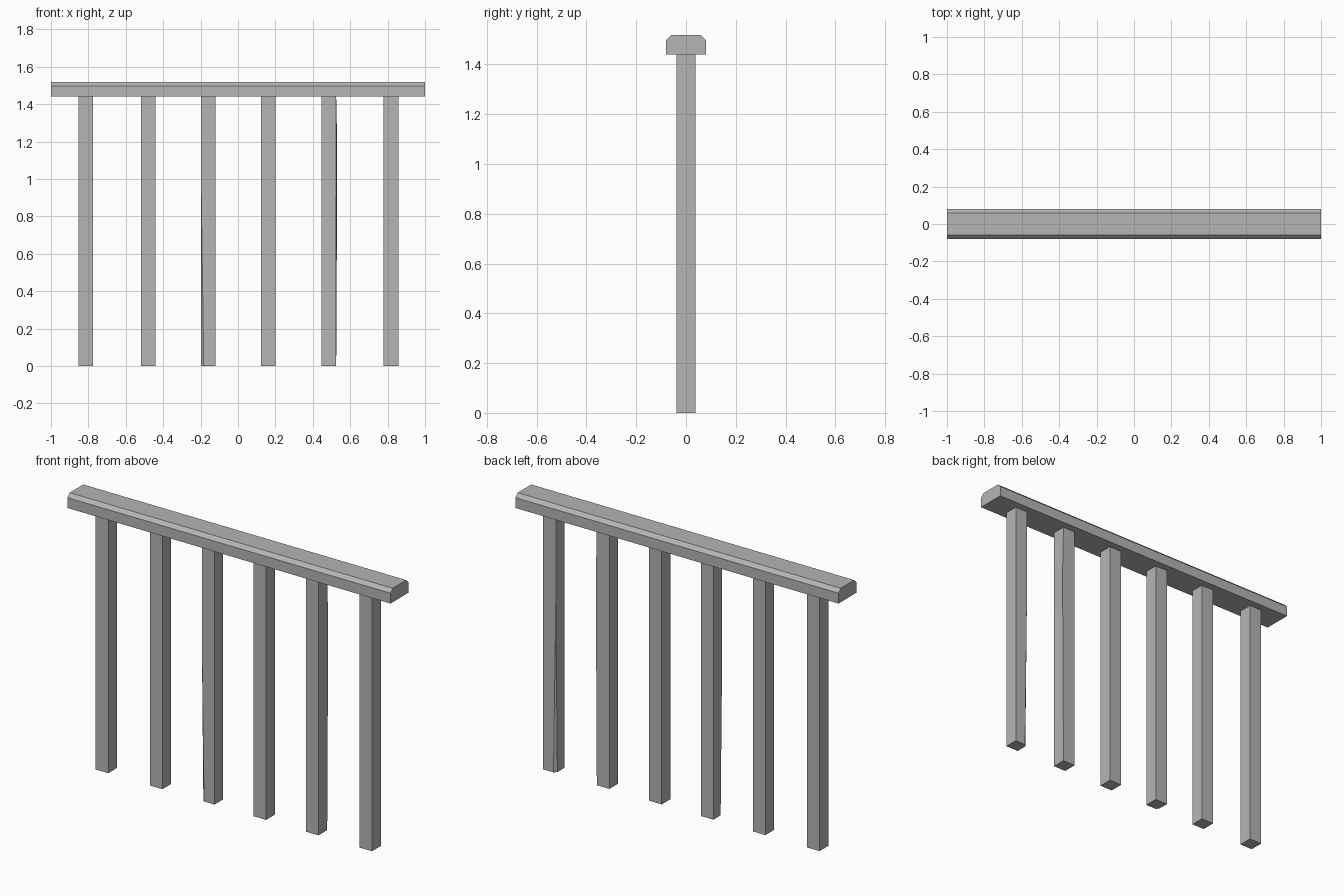
import bpy, bmesh
from mathutils import Vector

if "Cube" in bpy.data.objects:
    bpy.data.objects.remove(bpy.data.objects["Cube"])

HALF = 0.039          # half thickness of a post
POST_TOP = 1.44

grey = bpy.data.materials.new("plain_grey")
grey.use_nodes = True
grey.diffuse_color = (0.46, 0.46, 0.46, 1)
grey.node_tree.nodes["Principled BSDF"].inputs["Base Color"].default_value = grey.diffuse_color


def finish(bm, name, x=0.0):
    bmesh.ops.recalc_face_normals(bm, faces=bm.faces)
    mesh = bpy.data.meshes.new(name)
    bm.to_mesh(mesh)
    bm.free()
    mesh.materials.append(grey)
    obj = bpy.data.objects.new(name, mesh)
    obj.location.x = x
    bpy.context.collection.objects.link(obj)
    return obj


def all_geometry(bm):
    return bm.verts[:] + bm.edges[:] + bm.faces[:]


def post_box():
    bm = bmesh.new()
    bmesh.ops.create_cube(bm, size=1)
    bmesh.ops.scale(bm, vec=(2 * HALF, 2 * HALF, POST_TOP), verts=bm.verts)
    bmesh.ops.translate(bm, vec=(0, 0, POST_TOP / 2), verts=bm.verts)
    return bm


def shave_corner(bm, sx, sy, height=0.95, depth=0.014):
    """Slice a long sliver off one lower corner."""
    apex = Vector((sx * HALF, sy * HALF, height))
    a = Vector((sx * (HALF - depth), sy * HALF, 0))
    b = Vector((sx * HALF, sy * (HALF - depth), 0))
    normal = (a - apex).cross(b - apex)
    if normal.dot(Vector((sx, sy, 0))) < 0:
        normal.negate()
    cut = bmesh.ops.bisect_plane(bm, geom=all_geometry(bm), plane_co=apex,
                                 plane_no=normal, clear_outer=True, dist=1e-5)
    edges = [e for e in bm.edges if e.is_boundary]
    bmesh.ops.holes_fill(bm, edges=edges)


def swell_edge(bm, heights=(0.95, 1.2), amount=0.005):
    """Push the middle of the back outer edge slightly outwards."""
    for z in heights:
        bmesh.ops.bisect_plane(bm, geom=all_geometry(bm),
                               plane_co=(0, 0, z), plane_no=(0, 0, 1))
    for v in bm.verts:
        if 0.1 < v.co.z < POST_TOP - 0.1 and v.co.x > 0 and v.co.y > 0:
            v.co.x += amount


# Posts, three of them slightly worn
for i, x in enumerate((-0.815, -0.48, -0.158, 0.162, 0.486, 0.818)):
    bm = post_box()
    if i == 2:
        shave_corner(bm, -1, -1)
    elif i == 4:
        swell_edge(bm)
    elif i == 5:
        shave_corner(bm, -1, 1)
    finish(bm, f"post_{i + 1}", x)

# Handrail: chamfered profile extruded along its length
profile = [(-0.08, 1.44), (0.08, 1.44), (0.08, 1.498),
           (0.06, 1.518), (-0.06, 1.518), (-0.08, 1.498)]
bm = bmesh.new()
end = bm.faces.new([bm.verts.new((-1, y, z)) for y, z in profile])
out = bmesh.ops.extrude_face_region(bm, geom=[end], use_keep_orig=True)
bmesh.ops.translate(bm, vec=(2, 0, 0),
                    verts=[g for g in out["geom"] if isinstance(g, bmesh.types.BMVert)])
finish(bm, "handrail")
